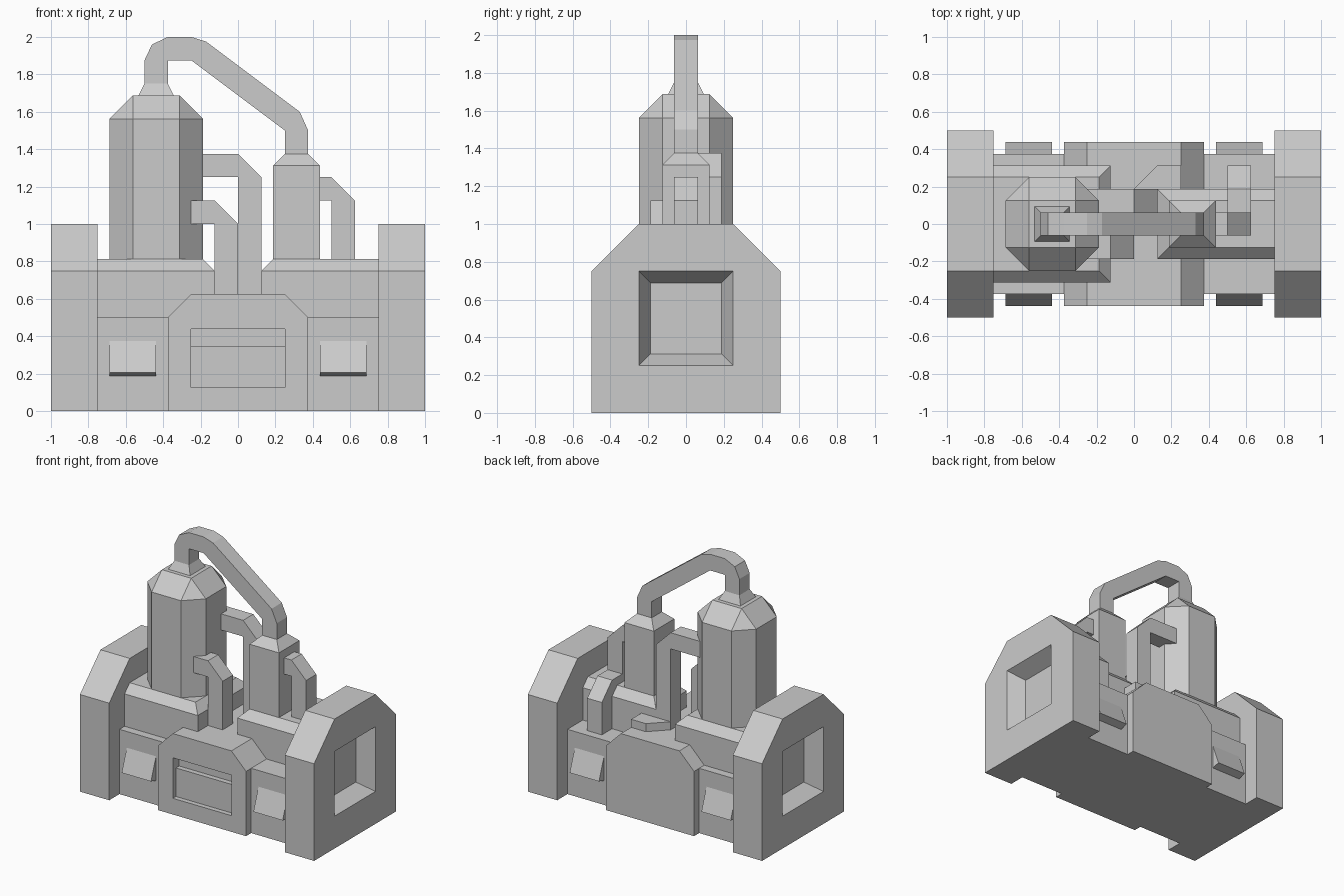
import bpy, bmesh
from mathutils import Vector

cube = bpy.data.objects.get("Cube")
if cube:
    bpy.data.objects.remove(cube, do_unlink=True)

grey = bpy.data.materials.new("plain grey")
grey.use_nodes = True
colour = (0.6, 0.6, 0.6, 1)
grey.diffuse_color = colour
grey.node_tree.nodes["Principled BSDF"].inputs["Base Color"].default_value = colour

U = 1 / 16  # building unit


def finish(name, bm):
    bmesh.ops.recalc_face_normals(bm, faces=bm.faces)
    mesh = bpy.data.meshes.new(name)
    bm.to_mesh(mesh)
    bm.free()
    mesh.materials.append(grey)
    ob = bpy.data.objects.new(name, mesh)
    bpy.context.collection.objects.link(ob)
    return ob


def prism(name, outline, axis, lo, hi):
    """Extrude a flat outline along one axis."""
    place = {"x": lambda a, b, c: (c, a, b),
             "y": lambda a, b, c: (a, c, b),
             "z": lambda a, b, c: (a, b, c)}[axis]
    bm = bmesh.new()
    face = bm.faces.new([bm.verts.new(place(a, b, lo)) for a, b in outline])
    new = bmesh.ops.extrude_face_region(bm, geom=[face], use_keep_orig=True)
    shift = Vector(place(0, 0, hi - lo))
    bmesh.ops.translate(bm, vec=shift,
                        verts=[v for v in new["geom"] if isinstance(v, bmesh.types.BMVert)])
    return finish(name, bm)


def box(name, x0, x1, y0, y1, z0, z1):
    return prism(name, [(x0, y0), (x1, y0), (x1, y1), (x0, y1)], "z", z0, z1)


def hull(name, points):
    """Convex solid around a few points."""
    bm = bmesh.new()
    for p in points:
        bm.verts.new(p)
    bmesh.ops.convex_hull(bm, input=bm.verts)
    bmesh.ops.dissolve_limit(bm, angle_limit=0.01, verts=bm.verts, edges=bm.edges)
    return finish(name, bm)


def ring(cx, r, z):
    return [(cx + i * r, j * r, z) for i in (-1, 1) for j in (-1, 1)]


def rect(x0, x1, y, z):
    return [(x, s * y, z) for x in (x0, x1) for s in (-1, 1)]


def carve(ob, cutter):
    mod = ob.modifiers.new("recess", "BOOLEAN")
    mod.operation = "DIFFERENCE"
    mod.solver = "EXACT"
    mod.object = cutter
    cutter.hide_render = True
    bpy.context.view_layer.objects.active = ob
    bpy.ops.object.modifier_apply(modifier=mod.name)
    bpy.data.objects.remove(cutter, do_unlink=True)


def elbow(name, axis, start, end, top, foot, lo, hi):
    """Square pipe running outward, then bending down at a chamfered corner."""
    w = 2 * U
    prism(name, [(start, top), (end - w, top), (end, top - w), (end, foot),
                 (end - w, foot), (end - w, top - w), (start, top - w)], axis, lo, hi)


for s, side in ((-1, "right"), (1, "left")):
    # end housing with a tapered recess in its outer face
    cap = prism(side + "_end_housing",
                [(-0.5, 0), (0.5, 0), (0.5, 0.75), (0.25, 1), (-0.25, 1), (-0.5, 0.75)],
                "x", min(s, s * 0.75), max(s, s * 0.75))
    slope = [(s * x, i * r, 0.5 + j * r) for x, r in ((1.125, 5 * U), (0.875, 3 * U))
             for i in (-1, 1) for j in (-1, 1)]
    carve(cap, hull("recess_cutter", slope))

    # low body and its sloping vents on both faces
    xs = sorted((s * 0.3, s * 0.76))
    box(side + "_low_body", *xs, -0.375, 0.375, 0, 0.5)
    for f, place in ((-1, "front"), (1, "back")):
        vent = sorted((s * 7 * U, s * 11 * U))
        prism(f"{side}_{place}_vent",
              [(f * 0.36, 0.375), (f * 0.375, 0.375), (f * 7 * U, 0.205),
               (f * 0.375, 3 * U), (f * 0.36, 3 * U)], "x", *vent)

    # raised tank base with chamfered rim
    half = 5 * U if s < 0 else 3 * U
    hull(side + "_tank_base",
         rect(s * 2 * U, s * 0.76, half, 0.3) + rect(s * 2 * U, s * 0.76, half, 0.75)
         + rect(s * 3 * U, s * 0.76, half - U, 13 * U))

# central body with chamfered shoulders and stepped front panel
body = prism("central_body", [(-0.375, 0), (0.375, 0), (0.375, 0.5), (0.25, 0.625),
                              (-0.25, 0.625), (-0.375, 0.5)], "y", -7 * U, 7 * U)
carve(body, box("panel_cutter", -0.25, 0.25, -0.6, -0.36, 0.125, 7 * U))
box("panel_step", -0.25, 0.25, -0.4, -0.35, 0.125, 0.345)

# tall octagonal tank, roof and neck
cx = -7 * U
octagon = [(cx + a * U, b * U) for a, b in ((-2, -4), (2, -4), (4, -2), (4, 2),
                                          (2, 4), (-2, 4), (-4, 2), (-4, -2))]
eave, crown = 25 * U, 27 * U
hull("tall_tank", [(x, y, z) for x, y in octagon for z in (0.8, eave)] + ring(cx, 2 * U, crown))
hull("tall_tank_neck", ring(cx, 1.5 * U, crown) + ring(cx, U, crown + U))

# small square tank
hull("small_tank", ring(5 * U, 2 * U, 0.8) + ring(5 * U, 2 * U, 21 * U) + ring(5 * U, U, 22 * U))

# arched pipe joining the tanks
prism("arched_pipe", [(-0.5, 1.74), (-0.5, 1.875), (-0.46, 1.96), (-0.375, 2), (-0.25, 2),
                      (-0.17, 1.975), (0.33, 1.6), (0.375, 1.5), (0.375, 1.37), (0.25, 1.37),
                      (0.25, 1.5), (-0.25, 1.875), (-0.375, 1.875), (-0.375, 1.74)],
      "y", -U, U)

# elbow pipes
elbow("tall_tank_back_pipe", "y", -0.3, 2 * U, 22 * U, 0.6, U, 3 * U)
elbow("tall_tank_front_pipe", "y", -0.3, 0, 18 * U, 0.6, -3 * U, -U)
elbow("small_tank_pipe", "y", 0.4, 10 * U, 20 * U, 0.8, -U, U)
elbow("base_back_pipe", "x", 0, 5 * U, 14 * U, 0.45, 8 * U, 10 * U)

# flat pipe foot behind the tanks
prism("pipe_foot", [(0, U), (0, 3 * U), (2 * U, 5 * U), (4 * U, 5 * U), (4 * U, U)],
      "z", 0.55, 11 * U)
